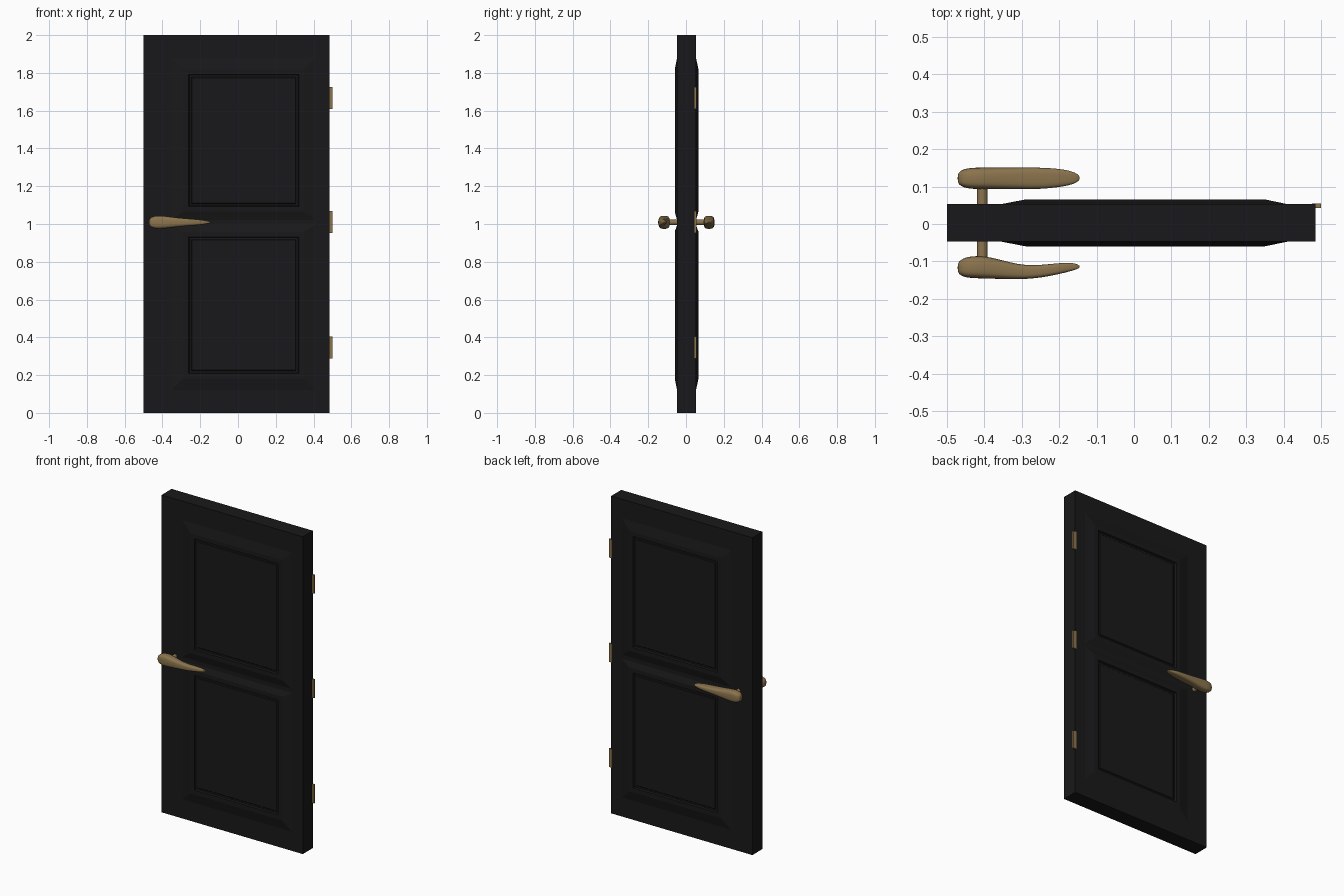
import bpy, bmesh, math
from mathutils import Matrix

if "Cube" in bpy.data.objects:
    bpy.data.objects.remove(bpy.data.objects["Cube"])


def material(name, rgb):
    m = bpy.data.materials.new(name)
    m.diffuse_color = (*rgb, 1)
    m.use_nodes = True
    m.node_tree.nodes["Principled BSDF"].inputs["Base Color"].default_value = m.diffuse_color
    return m


BLACK = material("black_paint", (0.0095, 0.0095, 0.0105))
BRASS = material("aged_brass", (0.26, 0.175, 0.075))


def finish(bm, name, mat, merge=True):
    if merge:
        bmesh.ops.remove_doubles(bm, verts=bm.verts, dist=1e-5)
    bmesh.ops.recalc_face_normals(bm, faces=bm.faces)
    me = bpy.data.meshes.new(name)
    bm.to_mesh(me)
    bm.free()
    ob = bpy.data.objects.new(name, me)
    bpy.context.collection.objects.link(ob)
    me.materials.append(mat)
    return ob


def smooth(ob, angle):
    bpy.ops.object.select_all(action='DESELECT')
    ob.select_set(True)
    bpy.context.view_layer.objects.active = ob
    bpy.ops.object.shade_smooth_by_angle(angle=math.radians(angle))


# Door leaf: gridded faces on both sides, panels stepped in as nested rectangles
YC, HALF = 0.003, 0.05
XS = [-0.5, -0.355, 0.41, 0.485]
ZS = [0, 0.12, 0.995, 1.02, 1.88, 2]
CREST = {1: (0.18, 0.96), 3: (1.065, 1.82)}

bm = bmesh.new()


def rect(x0, x1, z0, z1, depth, side):
    y = YC + side * (HALF + depth)
    return [bm.verts.new((x, y, z)) for x, z in ((x0, z0), (x1, z0), (x1, z1), (x0, z1))]


def panel(row, side):
    c0, c1 = CREST[row]
    rings = [rect(XS[1], XS[2], ZS[row], ZS[row + 1], 0, side)]
    for inset, depth in ((0, 0.0125), (0.028, 0.0125), (0.032, 0.002), (0.042, 0.002), (0.046, 0.006)):
        rings.append(rect(-0.29 + inset, 0.35 - inset, c0 + inset, c1 - inset, depth, side))
    for a, b in zip(rings, rings[1:]):
        for i in range(4):
            j = (i + 1) % 4
            bm.faces.new((a[i], a[j], b[j], b[i]))
    bm.faces.new(rings[-1])


for side in (-1, 1):
    for i in range(3):
        for k in range(5):
            if i == 1 and k in CREST:
                panel(k, side)
            else:
                bm.faces.new(rect(XS[i], XS[i + 1], ZS[k], ZS[k + 1], 0, side))
bmesh.ops.remove_doubles(bm, verts=bm.verts, dist=1e-5)
border = [e for e in bm.edges if len(e.link_faces) == 1]
bmesh.ops.bridge_loops(bm, edges=border)
finish(bm, "door_leaf", BLACK)

# Hinges
for i, z in enumerate((0.347, 1.01, 1.668)):
    bm = bmesh.new()
    bmesh.ops.create_cube(bm, size=1, matrix=Matrix.Translation((0.488, 0.049, z))
                          @ Matrix.Diagonal((0.024, 0.012, 0.116, 1)))
    finish(bm, f"hinge_{i + 1}", BRASS)

# Lever handles: rounded-square sections lofted along x
HZ = 1.009


def lever(name, sections):
    bm = bmesh.new()
    n, rings = 20, []
    for x, y, hy, hz in sections:
        ring = []
        for k in range(n):
            a = 2 * math.pi * k / n
            c, s = math.cos(a), math.sin(a)
            p = 0.65
            ring.append(bm.verts.new((x, y + hy * math.copysign(abs(c) ** p, c),
                                      HZ + hz * math.copysign(abs(s) ** p, s))))
        rings.append(ring)
    for a, b in zip(rings, rings[1:]):
        for k in range(n):
            j = (k + 1) % n
            bm.faces.new((a[k], a[j], b[j], b[k]))
    bm.faces.new(rings[0])
    bm.faces.new(rings[-1])
    ob = finish(bm, name, BRASS)
    sub = ob.modifiers.new("rounding", 'SUBSURF')
    sub.levels = sub.render_levels = 2
    smooth(ob, 60)


lever("front_lever", [
    (-0.471, -0.117, 0.009, 0.011), (-0.467, -0.117, 0.018, 0.021),
    (-0.452, -0.116, 0.027, 0.031), (-0.425, -0.115, 0.030, 0.036),
    (-0.395, -0.116, 0.030, 0.034), (-0.350, -0.122, 0.025, 0.028),
    (-0.300, -0.129, 0.019, 0.022), (-0.250, -0.127, 0.017, 0.018),
    (-0.200, -0.119, 0.015, 0.014), (-0.165, -0.114, 0.011, 0.009),
    (-0.150, -0.114, 0.006, 0.005), (-0.145, -0.114, 0.002, 0.002)])
lever("back_lever", [
    (-0.471, 0.122, 0.009, 0.011), (-0.467, 0.122, 0.018, 0.021),
    (-0.452, 0.122, 0.026, 0.031), (-0.425, 0.122, 0.029, 0.036),
    (-0.395, 0.122, 0.029, 0.034), (-0.350, 0.122, 0.029, 0.028),
    (-0.300, 0.122, 0.029, 0.022), (-0.250, 0.122, 0.029, 0.018),
    (-0.200, 0.123, 0.025, 0.014), (-0.165, 0.123, 0.018, 0.009),
    (-0.150, 0.123, 0.010, 0.005), (-0.145, 0.123, 0.003, 0.002)])

# Spindles joining the levers to the door
for name, y in (("front_spindle", -0.073), ("back_spindle", 0.075)):
    bm = bmesh.new()
    bmesh.ops.create_cone(bm, cap_ends=True, segments=20, radius1=0.014, radius2=0.014, depth=0.06,
                          matrix=Matrix.Translation((-0.405, y, HZ)) @ Matrix.Rotation(math.pi / 2, 4, 'X'))
    smooth(finish(bm, name, BRASS), 40)
